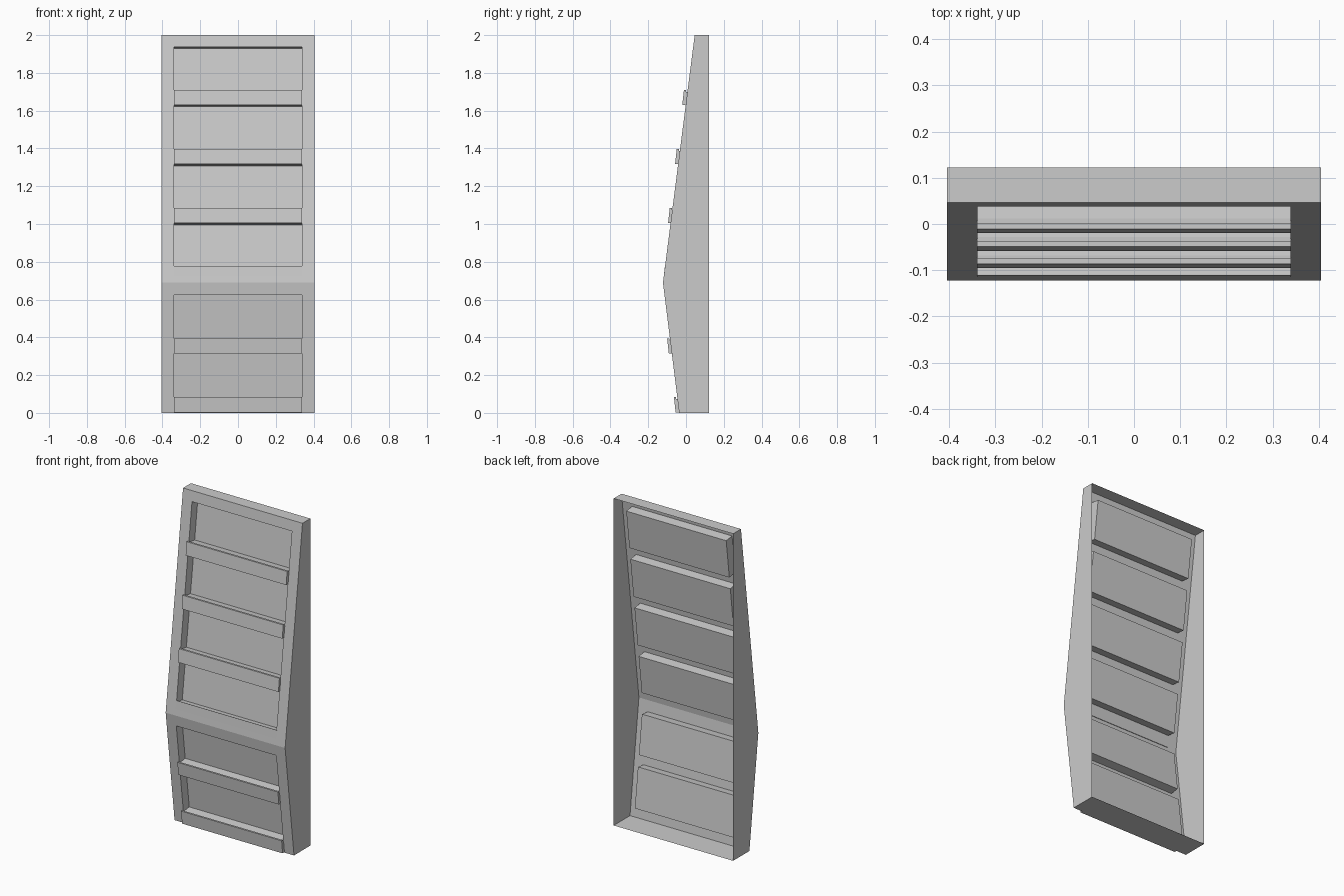
import bpy, bmesh
from mathutils import Vector

if "Cube" in bpy.data.objects:
    bpy.data.objects.remove(bpy.data.objects["Cube"])

HW, PW = 0.404, 0.338            # half widths: cabinet, pockets
BACK = 0.122
BOTTOM, FOLD, TOP = (-0.036, 0.0), (-0.122, 0.69), (0.046, 2.0)
DEPTH = 0.057


def make(name, faces):
    """Sheet or solid from a list of polygons, with shared corners welded."""
    bm = bmesh.new()
    for f in faces:
        bm.faces.new([bm.verts.new(p) for p in f])
    bmesh.ops.remove_doubles(bm, verts=bm.verts, dist=1e-5)
    bmesh.ops.recalc_face_normals(bm, faces=bm.faces)
    me = bpy.data.meshes.new(name)
    bm.to_mesh(me)
    bm.free()
    ob = bpy.data.objects.new(name, me)
    bpy.context.collection.objects.link(ob)
    return ob


def strip(a, b, x0, x1):
    """Quad across x between two (y, z) points."""
    return [(x0, *a), (x1, *a), (x1, *b), (x0, *b)]


def prism(name, profile, hw):
    """Closed solid: (y, z) profile extruded across x."""
    n = len(profile)
    faces = [strip(profile[i], profile[(i + 1) % n], -hw, hw) for i in range(n)]
    faces += [[(s * hw, *p) for p in profile] for s in (-1, 1)]
    return make(name, faces)


def panel_y(z, lo, hi):
    return lo[0] + (hi[0] - lo[0]) * (z - lo[1]) / (hi[1] - lo[1])


# Open-backed cabinet: side walls, top and bottom sheets
side = [BOTTOM, FOLD, TOP, (BACK, 2.0), (BACK, 0.0)]
walls = [[(s * HW, *p) for p in side] for s in (-1, 1)]
walls += [strip(BOTTOM, (BACK, 0.0), -HW, HW), strip(TOP, (BACK, 2.0), -HW, HW)]
make("cabinet_shell", walls)


def bank(name, lo, hi, pockets, lips, lip_drop):
    """Sloping front face with recessed pockets and a lip below each one."""
    def at(z):
        return (panel_y(z, lo, hi), z)
    slope = Vector((hi[0] - lo[0], hi[1] - lo[1])).normalized()
    inward = Vector((slope.y, -slope.x)) * DEPTH

    def deep(z):
        return tuple(Vector(at(z)) + inward)

    # frame: uprights and rails around the openings
    zs = [hi[1]] + [z for p in pockets for z in p] + [lo[1]]
    faces = []
    for i in range(len(zs) - 1):
        a, b = at(zs[i]), at(zs[i + 1])
        faces += [strip(a, b, -HW, -PW), strip(a, b, PW, HW)]
        if i % 2 == 0:
            faces.append(strip(a, b, -PW, PW))
    # pockets: back, roof, floor and two cheeks
    for t, b in pockets:
        faces += [strip(deep(t), deep(b), -PW, PW),
                  strip(at(t), deep(t), -PW, PW),
                  strip(at(b), deep(b), -PW, PW)]
        for x in (-PW, PW):
            faces.append([(x, *at(t)), (x, *deep(t)), (x, *deep(b)), (x, *at(b))])
    make(name + "_front", faces)

    # shelf lips with a small raised front edge
    for i, ((t, b), y) in enumerate(zip(pockets, lips)):
        z1, z0 = b + 0.01, max(b - 0.07, 0.0)
        yb = y - lip_drop
        inner = min(y + 0.012, panel_y(z1, lo, hi))
        prof = [(yb, z0), (y, z1), (inner, z1), (inner, b),
                (panel_y(b, lo, hi) + 0.004, b), (panel_y(z0, lo, hi) + 0.004, z0)]
        prism(f"{name}_shelf_lip_{i + 1}", prof, PW + 0.002)


bank("upper", FOLD, TOP,
     [(1.937, 1.70), (1.628, 1.387), (1.315, 1.075), (1.003, 0.768)],
     [-0.011, -0.049, -0.086, -0.1115], 0.009)
bank("lower", BOTTOM, FOLD,
     [(0.623, 0.385), (0.315, 0.073)],
     [-0.100, -0.064], -0.009)
